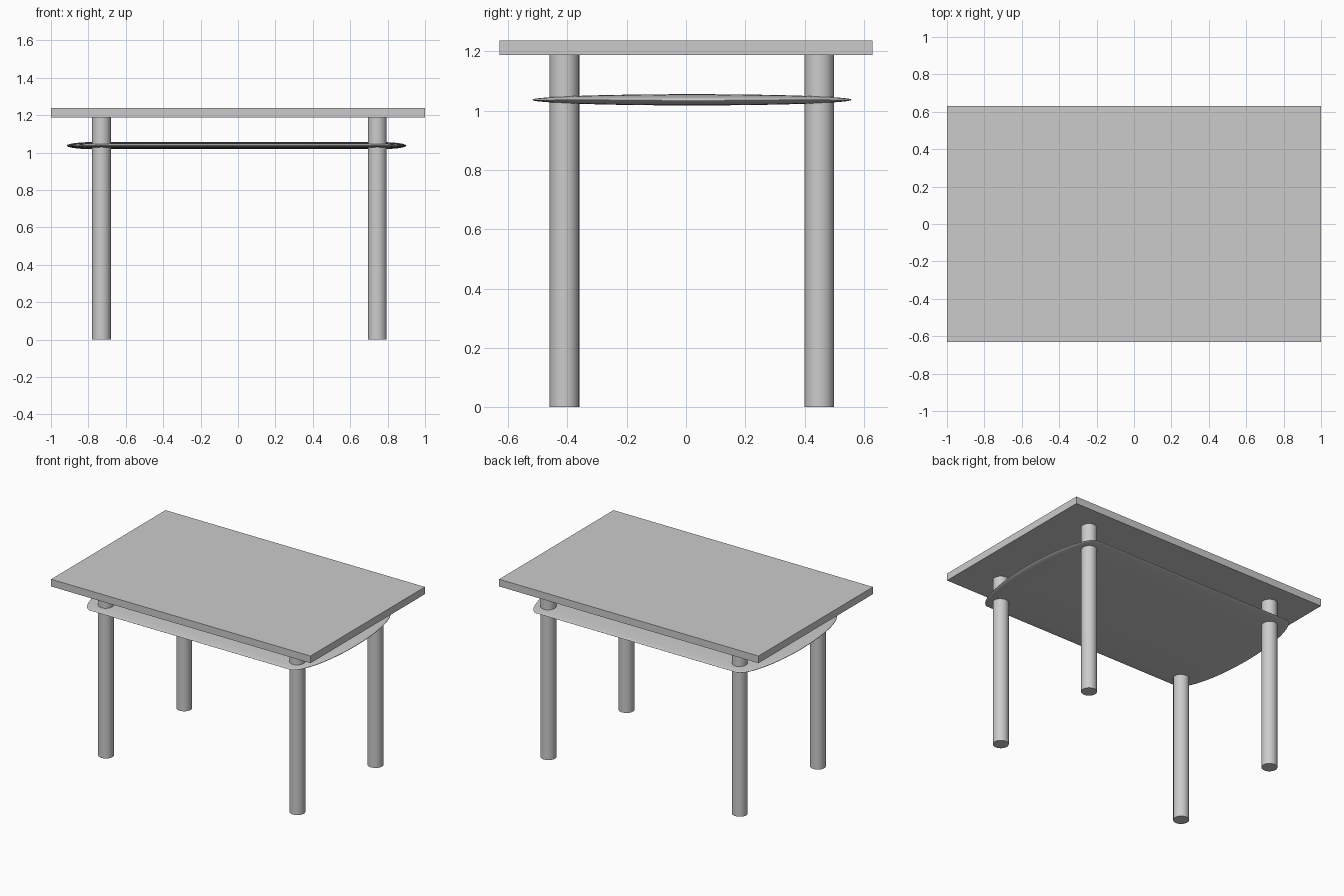
import bpy, bmesh, math
from mathutils import Matrix

if "Cube" in bpy.data.objects:
    bpy.data.objects.remove(bpy.data.objects["Cube"])


def new_object(name, bm, angle=30):
    mesh = bpy.data.meshes.new(name)
    bm.to_mesh(mesh)
    bm.free()
    ob = bpy.data.objects.new(name, mesh)
    bpy.context.collection.objects.link(ob)
    bpy.ops.object.select_all(action='DESELECT')
    ob.select_set(True)
    bpy.context.view_layer.objects.active = ob
    bpy.ops.object.shade_smooth_by_angle(angle=math.radians(angle))
    return ob


# Table top: flat rectangular slab
bm = bmesh.new()
bmesh.ops.create_cube(bm, size=1, matrix=Matrix.Translation((0, 0, 1.2125))
                      @ Matrix.Diagonal((2.0, 1.26, 0.05, 1)))
new_object("table_top", bm)

# Four round legs, slightly off centre as a group
for side, y in (("front", -0.41), ("back", 0.45)):
    for hand, x in (("left", -0.73), ("right", 0.745)):
        bm = bmesh.new()
        bmesh.ops.create_cone(bm, cap_ends=True, segments=32, radius1=0.05,
                              radius2=0.05, depth=1.19,
                              matrix=Matrix.Translation((x, y, 0.595)))
        new_object(f"{side}_{hand}_leg", bm)

# Under shelf: flattened capsule, lens-shaped across y, domed at both x ends
END, HALF_LENGTH, HALF_WIDTH, HALF_THICK = 0.14, 0.9075, 0.54, 0.019
bm = bmesh.new()
bmesh.ops.create_uvsphere(bm, u_segments=64, v_segments=25, radius=1,
                          matrix=Matrix.Rotation(math.pi / 2, 4, 'Y'))
for v in bm.verts:
    v.co.x = v.co.x * END + math.copysign(HALF_LENGTH - END, v.co.x) - 0.0075
    v.co.y = v.co.y * HALF_WIDTH + 0.02
    v.co.z = v.co.z * HALF_THICK + 1.037
new_object("under_shelf", bm, 60)
